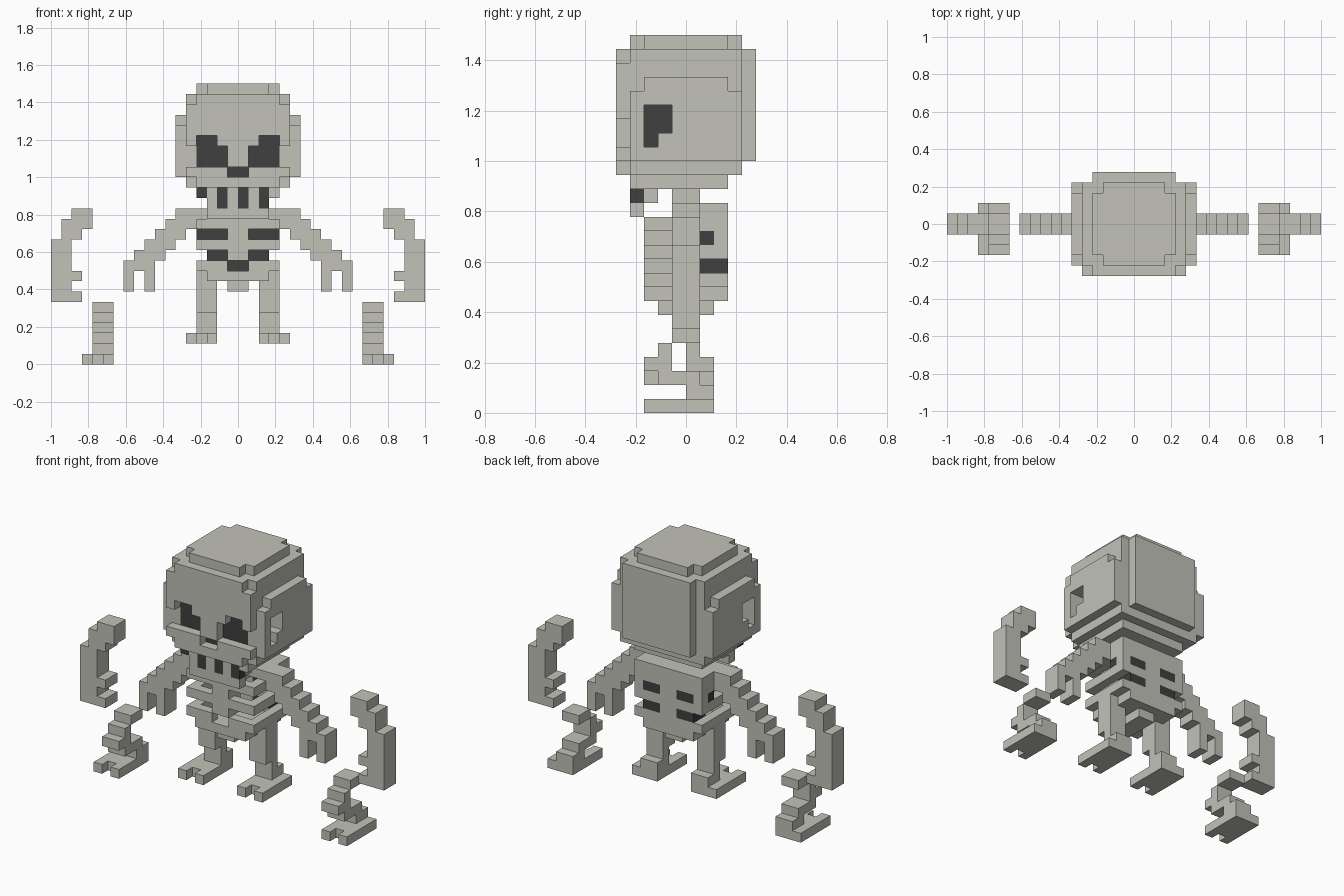
import bpy, bmesh, math

cube = bpy.data.objects.get("Cube")
if cube:
    bpy.data.objects.remove(cube, do_unlink=True)

U = 1 / 18          # block size
BONE, DARK, CUT = 0, 1, None


def material(name, rgb):
    m = bpy.data.materials.new(name)
    m.use_nodes = True
    m.diffuse_color = (*rgb, 1)
    bsdf = m.node_tree.nodes["Principled BSDF"]
    bsdf.inputs["Base Color"].default_value = (*rgb, 1)
    bsdf.inputs["Roughness"].default_value = 0.9
    return m


MATS = [material("bone grey", (0.54, 0.54, 0.49)),
        material("hollow black", (0.05, 0.05, 0.05))]
parts = {}


def fill(part, x0, x1, y0, y1, z0, z1, kind=BONE):
    """Fill (or cut) a box of blocks in a part."""
    cells = parts.setdefault(part, {})
    for x in range(x0, x1):
        for y in range(y0, y1):
            for z in range(z0, z1):
                if kind is CUT:
                    cells.pop((x, y, z), None)
                else:
                    cells[x, y, z] = kind


def pair(part, x0, x1, *rest):
    """Same box on both sides of one part."""
    fill(part, x0, x1, *rest)
    fill(part, -x1, -x0, *rest)


def limbs(part, x0, x1, *rest):
    """Same box in a left and a right part."""
    fill("left_" + part, x0, x1, *rest)
    fill("right_" + part, -x1, -x0, *rest)


# Skull: core, stepped crown, back plate, temple plates, face plate
fill("skull", -5, 5, -4, 4, 17, 26)
fill("skull", -4, 4, -3, 3, 26, 27)
fill("skull", -3, 3, -4, 4, 26, 27)
fill("skull", -4, 4, 4, 5, 18, 26)
fill("skull", -4, 4, -3, 3, 16, 17)
pair("skull", 5, 6, -4, 4, 18, 23)
pair("skull", 5, 6, -3, 3, 23, 24)
fill("skull", -4, 4, -5, -4, 17, 26)
pair("skull", 4, 5, -5, -4, 21, 25)
pair("skull", 4, 5, -5, -4, 18, 19)

# Eye sockets and nose: opening in the face plate, dark behind
for x0, x1, z0, z1 in ((1, 4, 19, 21), (2, 4, 21, 22), (0, 1, 18, 19)):
    pair("skull", x0, x1, -5, -4, z0, z1, CUT)
    pair("skull", x0, x1, -4, -3, z0, z1, DARK)

# Temple hollows
for y0, y1, z0, z1 in ((-3, -1, 20, 22), (-3, -2, 19, 20)):
    pair("skull", 4, 6, y0, y1, z0, z1, CUT)
    pair("skull", 3, 4, y0, y1, z0, z1, DARK)

# Teeth alternate bone and dark, above a plain chin
for x in range(-4, 4):
    kind = DARK if x % 2 == 0 else BONE
    fill("teeth", x, x + 1, -4, -3, 16, 17, kind)
    if -3 <= x < 3:
        fill("teeth", x, x + 1, -4, -3, 15, 16, kind)
fill("jaw", -3, 3, -4, -3, 14, 15)
pair("jaw", 2, 3, -3, -2, 15, 16)

# Neck and shoulder slab
fill("neck", -1, 1, -1, 1, 13, 16)
fill("rib_cage", -4, 4, -1, 3, 14, 15)

# Back wall with dark gaps between the ribs
fill("rib_cage", -4, 4, 1, 3, 11, 14)
fill("rib_cage", -3, 3, 1, 3, 10, 11)
pair("rib_cage", 1, 3, 1, 3, 12, 13, DARK)
pair("rib_cage", 3, 4, 1, 2, 12, 13, DARK)
pair("rib_cage", 1, 3, 1, 3, 10, 11, DARK)

# Front ribs and breastbone
for z in (11, 13):
    fill("rib_cage", -4, 4, -3, -2, z, z + 1)
    pair("rib_cage", 3, 4, -2, 1, z, z + 1)
fill("rib_cage", -1, 1, -3, -1, 10, 14)

# Pelvis basin
fill("pelvis", -4, 4, -3, 3, 9, 10)
fill("pelvis", -3, 3, -2, 2, 9, 10, CUT)
fill("pelvis", -1, 1, -3, -2, 9, 10, CUT)
fill("pelvis", -1, 1, 1, 2, 9, 10, DARK)
fill("pelvis", -3, 3, -3, 3, 8, 9)
fill("pelvis", -1, 1, -2, 2, 7, 8)

# Inner arms: stair-stepped, ending in a two-finger hand
limbs("arm", 4, 6, -1, 1, 14, 15)
for i in range(5):
    limbs("arm", 4 + i, 7 + i, -1, 1, 13 - i, 14 - i)
for x in (8, 10):
    limbs("arm", x, x + 1, -1, 1, 7, 9)

# Outer raised arms: (inner x, outer x, bottom, top)
for x0, x1, z0, z1 in ((14, 16, 14, 15), (14, 17, 13, 14), (15, 17, 12, 13),
                       (16, 18, 9, 12), (15, 18, 8, 9), (16, 18, 7, 8),
                       (15, 18, 6, 7)):
    limbs("outer_arm", x0, x1, -1, 1, z0, z1)


def foot(part, x, z):
    limbs(part, x, x + 3, -2, 2, z, z + 1)
    for toe in (x, x + 2):
        limbs(part, toe, toe + 1, -3, -2, z, z + 1)


# Standing legs
foot("leg", 2, 2)
limbs("leg", 2, 4, 0, 2, 3, 4)
limbs("leg", 2, 4, 0, 1, 4, 5)
limbs("leg", 2, 4, -1, 1, 5, 9)

# Outer bent legs: (front y, back y) per layer going up
foot("outer_leg", 12, 0)
for i, (y0, y1) in enumerate(((0, 2), (-2, 1), (-3, -1), (-2, -1), (-1, 1))):
    limbs("outer_leg", 12, 14, y0, y1, i + 1, i + 2)

# Turn blocks into meshes, keeping only faces open to the air
solid = set().union(*parts.values())
DIRS = [(axis, s) for axis in range(3) for s in (0, 1)]
for name, cells in parts.items():
    bm = bmesh.new()
    verts = {}

    def vert(p):
        if p not in verts:
            verts[p] = bm.verts.new([c * U for c in p])
        return verts[p]

    for cell, kind in cells.items():
        for axis, s in DIRS:
            near = list(cell)
            near[axis] += 2 * s - 1
            if tuple(near) in solid:
                continue
            a, b = (axis + 1) % 3, (axis + 2) % 3
            ring = []
            for da, db in ((0, 0), (1, 0), (1, 1), (0, 1)):
                p = list(cell)
                p[axis] += s
                p[a] += da
                p[b] += db
                ring.append(vert(tuple(p)))
            face = bm.faces.new(ring if s else ring[::-1])
            face.material_index = kind
    bmesh.ops.dissolve_limit(bm, angle_limit=math.radians(1), verts=bm.verts[:],
                             edges=bm.edges[:], delimit={'MATERIAL'})
    mesh = bpy.data.meshes.new(name)
    for m in MATS:
        mesh.materials.append(m)
    bm.to_mesh(mesh)
    bm.free()
    bpy.context.collection.objects.link(bpy.data.objects.new(name, mesh))
